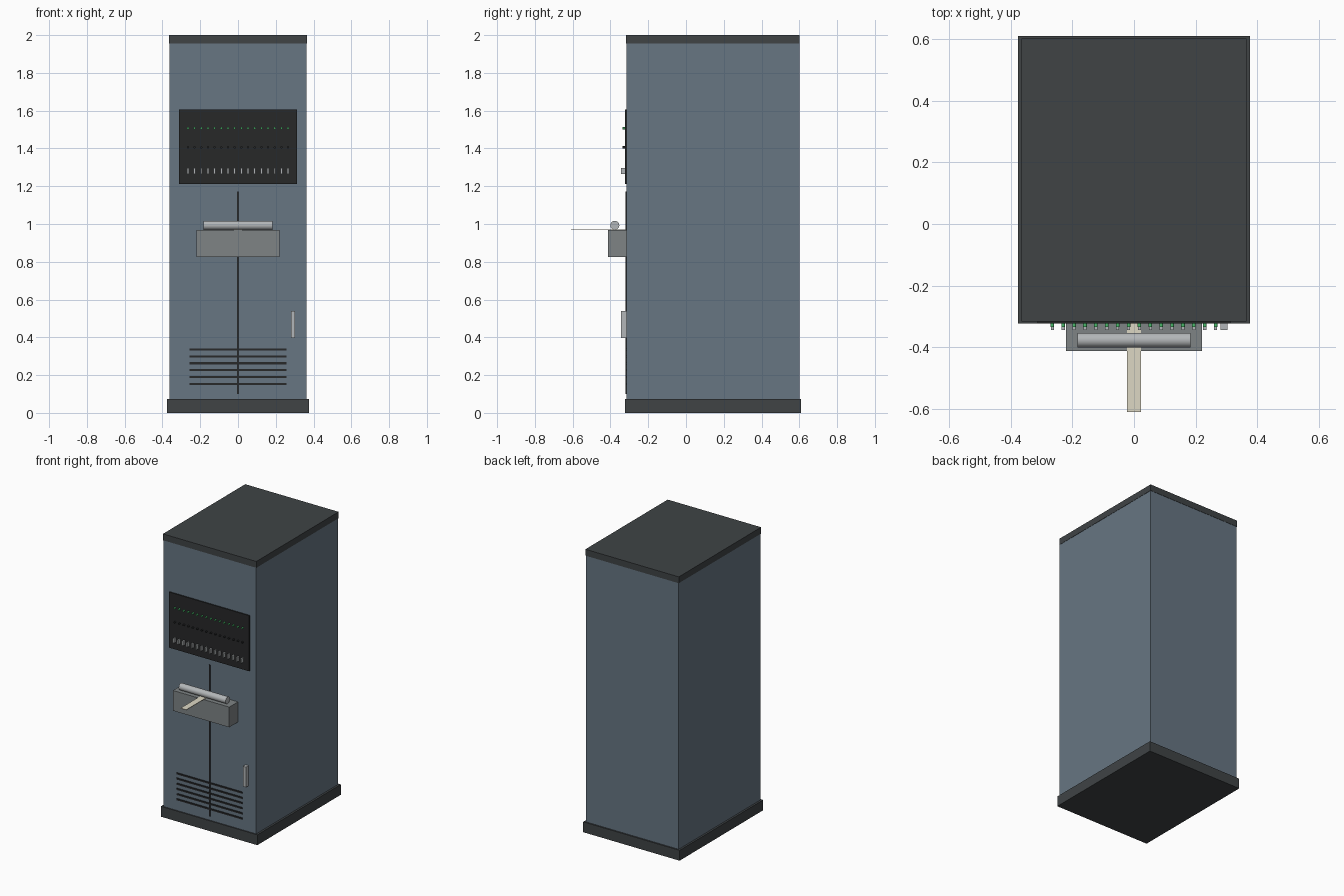
import bpy, bmesh, math
from mathutils import Matrix

if "Cube" in bpy.data.objects:
    bpy.data.objects.remove(bpy.data.objects["Cube"])


def material(name, rgb):
    m = bpy.data.materials.new(name)
    m.diffuse_color = (*rgb, 1)
    m.use_nodes = True
    m.node_tree.nodes["Principled BSDF"].inputs["Base Color"].default_value = m.diffuse_color
    return m


BLUE = material("blue_grey_paint", (0.135, 0.18, 0.225))
DARK = material("dark_trim", (0.05, 0.057, 0.06))
BLACK = material("panel_black", (0.02, 0.021, 0.022))
GREY = material("grey_housing", (0.21, 0.23, 0.235))
STEEL = material("steel", (0.45, 0.47, 0.48))
GREEN = material("green_lamp", (0.07, 0.5, 0.15))
PAPER = material("paper", (0.72, 0.68, 0.55))


def add_mesh(name, bm, mat):
    me = bpy.data.meshes.new(name)
    bm.to_mesh(me)
    bm.free()
    me.materials.append(mat)
    ob = bpy.data.objects.new(name, me)
    bpy.context.collection.objects.link(ob)
    return ob


def box(name, xs, ys, zs, mat):
    bm = bmesh.new()
    size = [b - a for a, b in (xs, ys, zs)]
    mid = [(a + b) / 2 for a, b in (xs, ys, zs)]
    bmesh.ops.create_cube(bm, size=1, matrix=Matrix.Translation(mid) @ Matrix.Diagonal((*size, 1)))
    return add_mesh(name, bm, mat)


def cylinder(name, centre, radius, length, axis, mat, sides=24):
    bm = bmesh.new()
    rot = Matrix.Rotation(math.pi / 2, 4, 'Y' if axis == 'X' else 'X')
    bmesh.ops.create_cone(bm, cap_ends=True, segments=sides, radius1=radius, radius2=radius,
                          depth=length, matrix=Matrix.Translation(centre) @ rot)
    for f in bm.faces:
        f.smooth = len(f.verts) == 4
    for e in bm.edges:
        e.smooth = all(len(f.verts) == 4 for f in e.link_faces)
    return add_mesh(name, bm, mat)


FRONT = -0.315

# Cabinet
box("plinth", (-0.377, 0.377), (-0.323, 0.61), (0, 0.073), DARK)
box("cabinet_body", (-0.363, 0.363), (FRONT, 0.6), (0.073, 1.955), BLUE)
box("top_cap", (-0.365, 0.365), (-0.317, 0.602), (1.955, 2.0), DARK)

# Control panel with rows of lamps, buttons and toggles
box("control_panel", (-0.313, 0.313), (-0.323, FRONT + 0.005), (1.212, 1.605), BLACK)
for i in range(16):
    x = -0.265 + i * 0.53 / 15
    cylinder(f"lamp_{i + 1}", (x, -0.328, 1.507), 0.006, 0.014, 'Y', GREEN, 10)
    cylinder(f"button_{i + 1}", (x, -0.328, 1.406), 0.006, 0.014, 'Y', BLACK, 10)
    box(f"toggle_{i + 1}", (x - 0.005, x + 0.005), (-0.344, -0.32), (1.265, 1.297), STEEL)

# Door seam, handle and vents
box("door_seam", (-0.004, 0.004), (-0.32, FRONT + 0.005), (0.1, 1.172), BLACK)
box("door_handle", (0.28, 0.303), (-0.344, FRONT + 0.003), (0.397, 0.54), STEEL)
for i in range(6):
    z = 0.153 + i * 0.0366
    box(f"vent_slot_{i + 1}", (-0.257, 0.257), (-0.321, FRONT + 0.005), (z - 0.0055, z + 0.0055), BLACK)

# Tape reader
box("tape_reader", (-0.22, 0.22), (-0.412, FRONT + 0.003), (0.825, 0.968), GREY)
cylinder("tape_roller", (0, -0.377, 0.993), 0.024, 0.366, 'X', STEEL)
box("paper_tape", (-0.022, 0.022), (-0.61, -0.318), (0.968, 0.972), PAPER)
